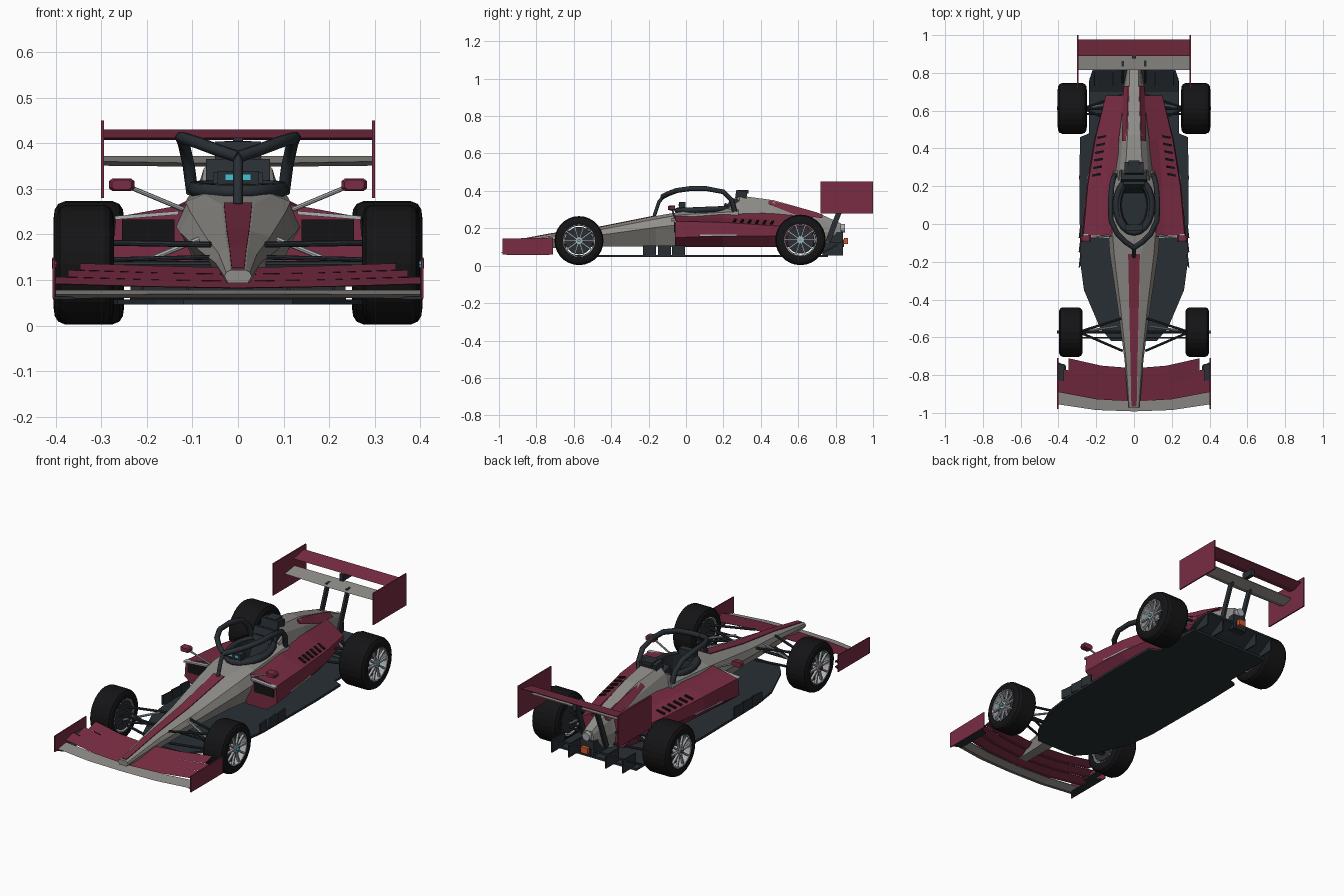
import bpy, bmesh, math
from mathutils import Vector, Matrix

if "Cube" in bpy.data.objects:
    bpy.data.objects.remove(bpy.data.objects["Cube"])


def mat(name, c):
    m = bpy.data.materials.new(name)
    m.diffuse_color = (*c, 1)
    m.use_nodes = True
    m.node_tree.nodes["Principled BSDF"].inputs["Base Color"].default_value = m.diffuse_color
    return m


GREY = mat("warm_grey", (.28, .27, .25))
RED = mat("maroon", (.19, .025, .055))
DARK = mat("carbon", (.022, .028, .034))
BLACK = mat("rubber", (.007, .007, .008))
SILVER = mat("silver", (.42, .44, .46))
CYAN = mat("cyan", (.05, .55, .65))
LAMP = mat("lamp", (.6, .1, .03))


def finish(bm, name, m):
    bmesh.ops.recalc_face_normals(bm, faces=bm.faces)
    me = bpy.data.meshes.new(name)
    bm.to_mesh(me)
    bm.free()
    me.materials.append(m)
    ob = bpy.data.objects.new(name, me)
    bpy.context.collection.objects.link(ob)
    return ob


def loft(name, rings, m, closed=False):
    bm = bmesh.new()
    vs = [[bm.verts.new(p) for p in r] for r in rings]
    n, k = len(vs), len(vs[0])
    for i in range(n if closed else n - 1):
        a, b = vs[i], vs[(i + 1) % n]
        for j in range(k):
            bm.faces.new((a[j], a[(j + 1) % k], b[(j + 1) % k], b[j]))
    if not closed:
        bm.faces.new(vs[0])
        bm.faces.new(vs[-1])
    return finish(bm, name, m)


def sym(y, half):
    """Symmetric cross-section from its right half, listed top to bottom."""
    return [(x, y, z) for x, z in half] + [(-x, y, z) for x, z in reversed(half)]


def box(name, c, s, m, rot=(0, 0, 0)):
    bm = bmesh.new()
    bmesh.ops.create_cube(bm, size=1, matrix=Matrix.Diagonal((*s, 1)))
    ob = finish(bm, name, m)
    ob.location, ob.rotation_euler = c, rot
    return ob


def rod(name, a, b, r, m, n=8, r2=None):
    a, b = Vector(a), Vector(b)
    bm = bmesh.new()
    M = Matrix.Translation((a + b) / 2) @ (b - a).to_track_quat('Z', 'Y').to_matrix().to_4x4()
    bmesh.ops.create_cone(bm, cap_ends=True, segments=n, radius1=r, radius2=r2 or r, depth=(b - a).length, matrix=M)
    return finish(bm, name, m)


def tube(name, pts, r, m, cyclic=False):
    cu = bpy.data.curves.new(name, 'CURVE')
    cu.dimensions, cu.bevel_depth, cu.bevel_resolution, cu.use_fill_caps = '3D', r, 1, True
    sp = cu.splines.new('POLY')
    sp.points.add(len(pts) - 1)
    for p, q in zip(sp.points, pts):
        p.co = (*q, 1)
    sp.use_cyclic_u = cyclic
    cu.materials.append(m)
    ob = bpy.data.objects.new(name, cu)
    bpy.context.collection.objects.link(ob)
    bpy.ops.object.select_all(action='DESELECT')
    bpy.context.view_layer.objects.active = ob
    ob.select_set(True)
    bpy.ops.object.convert(target='MESH')


def plate(name, outline, z0, z1, m):
    return loft(name, [[(x, y, z) for x, y in outline] for z in (z0, z1)], m)


def wing(name, stations, t, m):
    """Cambered blade; stations (x, y_lead, y_trail, z_lead, z_trail) from centre outward."""
    full = [(-s[0], *s[1:]) for s in reversed(stations) if s[0] > 0] + stations
    rings = []
    for x, y0, y1, z0, z1 in full:
        ym, zm = y0 * .6 + y1 * .4, z0 * .6 + z1 * .4 - t * .5
        rings.append([(x, y0, z0), (x, ym, zm + t / 2), (x, y1, z1), (x, y1, z1 - t * .3), (x, ym, zm - t / 2)])
    loft(name, rings, m)


# Nose and chassis, with cockpit cut out
chassis = loft("chassis", [
    sym(-.975, [(.017, .122), (.026, .117), (.03, .108), (.022, .094)]),
    sym(-.72, [(.022, .17), (.042, .158), (.05, .138), (.03, .094)]),
    sym(-.45, [(.028, .208), (.07, .194), (.085, .165), (.042, .102)]),
    sym(-.16, [(.036, .266), (.105, .25), (.128, .205), (.06, .102)]),
    sym(-.03, [(.075, .288), (.115, .272), (.138, .22), (.08, .1)]),
    sym(.28, [(.075, .31), (.105, .29), (.125, .22), (.08, .1)])], GREY)
ell = [(.085 * math.sin(i * math.tau / 20), .1 + .145 * math.cos(i * math.tau / 20)) for i in range(20)]
cutter = plate("cockpit_cutter", ell, .17, .5, GREY)
cutter.hide_render = True
cutter.display_type = 'WIRE'
mod = chassis.modifiers.new("cockpit", 'BOOLEAN')
mod.operation, mod.object = 'DIFFERENCE', cutter
loft("nose_stripe", [[(-w, y, z), (w, y, z), (w, y, z - .01), (-w, y, z - .01)] for y, w, z in
     [(-.965, .014, .128), (-.72, .019, .174), (-.45, .025, .212), (-.16, .031, .27)]], RED)

# Cockpit lining, rim, seat, dash
loft("cockpit_lining", [[(x * k, .1 + (y - .1) * k, z) for x, y in ell] for k, z in
     [(1.02, .2), (1.02, .31), (.85, .312), (.78, .215)]], DARK)
tube("cockpit_rim", [(x * 1.12, y, .296 + .04 * y) for x, y in ell], .017, DARK, True)
box("seat_back", (0, .2, .27), (.11, .03, .13), DARK, (-.35, 0, 0))
box("headrest", (0, .25, .325), (.14, .05, .07), DARK, (-.3, 0, 0))
box("dashboard", (0, -.02, .312), (.09, .035, .055), DARK)
for x in (-.018, .018):
    box("dash_display", (x, -.0385, .325), (.018, .003, .012), CYAN)
for i in range(4):
    box("dash_button", (-.03 + .02 * i, -.0385, .3), (.006, .003, .006), LAMP)

# Engine cover with air intake
loft("engine_cover", [
    sym(.23, [(.05, .325), (.08, .31), (.105, .24), (.09, .1)]),
    sym(.285, [(.045, .375), (.075, .345), (.105, .25), (.09, .1)]),
    sym(.47, [(.034, .35), (.062, .305), (.095, .22), (.08, .1)]),
    sym(.7, [(.026, .285), (.045, .25), (.06, .18), (.05, .1)]),
    sym(.83, [(.022, .225), (.03, .21), (.035, .175), (.028, .14)])], GREY)
box("air_intake", (0, .295, .377), (.1, .06, .045), DARK, (-.15, 0, 0))
box("intake_cap", (0, .305, .396), (.06, .06, .018), DARK)
for s in (1, -1):
    loft("cover_accent", [[(s * (x + a), y, z), (s * (x + .005 + a), y, z), (s * (x + .03 + a), y, z - d), (s * (x + a), y, z - d)]
         for x, a, y, z, d in [(.034, 0, .44, .35, .02), (.031, 0, .58, .319, .045), (.026, 0, .73, .274, .02)]], RED)

# Halo
tube("halo_pillar", [(0, -.17, .265), (0, -.145, .34), (0, -.12, .372)], .011, DARK)
for s in (1, -1):
    tube("halo_arm", [(0, -.125, .37), (s * .045, -.095, .385), (s * .09, -.05, .402), (s * .122, .02, .412),
                      (s * .125, .11, .412), (s * .118, .2, .395), (s * .108, .245, .35), (s * .1, .26, .29)], .014, DARK)

# Floor and diffuser
half = [(.12, -.62), (.18, -.55), (.265, -.35), (.285, -.2), (.29, .25), (.285, .46), (.237, .48), (.237, .76)]
plate("floor", half + [(-x, y) for x, y in reversed(half)], .046, .058, DARK)
loft("diffuser", [[(-w, y, z), (w, y, z), (w, y, z + .01), (-w, y, z + .01)] for w, y, z in
     [(.237, .7, .05), (.235, .77, .085), (.21, .84, .125)]], DARK)
for x in (-.21, -.11, .11, .21):
    box("diffuser_fence", (x, .785, .09), (.006, .11, .07), DARK)
box("gearbox", (0, .76, .14), (.08, .16, .08), DARK)
box("rear_crash_box", (0, .825, .12), (.05, .04, .04), DARK)
box("rear_light", (0, .855, .132), (.04, .02, .032), LAMP)
rod("exhaust", (0, .74, .205), (0, .85, .2), .022, SILVER, 12)

# Sidepods
pods = [(-.06, [(.09, .27), (.16, .258), (.268, .238), (.275, .15), (.21, .1), (.09, .1)]),
        (.2, [(.09, .285), (.15, .256), (.245, .232), (.252, .16), (.19, .1), (.09, .1)]),
        (.45, [(.08, .28), (.13, .25), (.205, .215), (.21, .16), (.16, .1), (.08, .1)]),
        (.68, [(.05, .26), (.08, .245), (.15, .2), (.15, .16), (.1, .1), (.05, .1)])]
for s in (1, -1):
    loft("sidepod", [[(s * x, y, z) for x, z in r] for y, r in pods], RED)
    box("sidepod_inlet", (s * .197, -.058, .205), (.115, .012, .055), BLACK)
    box("inlet_lip", (s * .2, -.066, .242), (.14, .024, .008), SILVER, (0, s * .08, 0))
    for i in range(6):
        y = .26 + .04 * i
        box("louvre", (s * (.2 - .14 * (y - .26)), y, .2405 - .05 * (y - .26)), (.045, .012, .008), BLACK, (0, s * .32, s * -.2))
    box("side_strip", (s * .25, .17, .163), (.012, .2, .007), SILVER, (0, 0, s * .1))
    # Turning vanes beside the floor
    for y, l in ((-.195, .07), (-.115, .07), (-.04, .07)):
        box("turning_vane", (s * .285, y, .082), (.008, l, .05), DARK, (0, 0, s * .12))
    # Mirrors
    rod("mirror_stalk", (s * .12, -.06, .255), (s * .24, -.075, .305), .005, SILVER)
    loft("mirror", [[(s * .255 + a * k, y, .309 + b * k) for a, b in
         [(-.028, -.008), (-.02, -.014), (.02, -.014), (.028, -.008), (.028, .008), (.02, .014), (-.02, .014), (-.028, .008)]]
         for y, k in [(-.095, .75), (-.085, 1), (-.06, 1)]], RED)

# Front wing
wing("front_wing_main", [(0, -.992, -.925, .07, .078), (.2, -.985, -.915, .069, .078), (.4, -.955, -.885, .068, .078)], .012, GREY)
for i in range(3):
    y, z, w = -.94 + .058 * i, .083 + .015 * i, .4 - .027 * i
    wing("front_wing_flap", [(0, y, y + .06, z, z + .014), (w / 2, y + .012, y + .074, z + .003, z + .018),
                             (w, y + .05, y + .113, z + .009, z + .024)], .007, RED)
for s in (1, -1):
    plate("front_wing_footplate", [(s * x, y) for x, y in [(.36, -.94), (.405, -.96), (.405, -.73), (.36, -.75)]], .058, .064, DARK)
    loft("front_endplate", [[(x, -.98, .06), (x, -.71, .06), (x, -.71, .15), (x, -.98, .145)] for x in (s * .401, s * .407)], RED)
    box("endplate_block", (s * .385, -.79, .095), (.035, .1, .008), DARK)

# Rear wing
wing("rear_wing_main", [(0, .815, .9, .355, .372), (.295, .815, .9, .36, .372)], .014, GREY)
wing("rear_wing_flap", [(0, .89, .978, .412, .43), (.295, .89, .978, .412, .43)], .012, RED)
box("flap_actuator", (0, .91, .395), (.022, .07, .035), DARK)
for s in (1, -1):
    box("rear_endplate", (s * .297, .86, .365), (.007, .28, .17), RED)
    loft("rear_wing_pylon", [[(s * .06 - .006, y, z), (s * .06 + .006, y, z), (s * .06 + .006, y + .03, z), (s * .06 - .006, y + .03, z)]
         for y, z in [(.745, .13), (.785, .24), (.835, .365)]], DARK)


# Wheels
def lathe(name, prof, cx, cy, cz, m, n=28):
    loft(name, [[(cx + x, cy + r * math.cos(a), cz + r * math.sin(a)) for x, r in prof]
                for a in [math.tau * i / n for i in range(n)]], m, True)


for s in (1, -1):
    for end, cy, x0, x1, R in (("front", -.572, .272, .398, .131), ("rear", .612, .25, .404, .135)):
        h, cx, cz = (x1 - x0) / 2, s * (x0 + x1) / 2, R + .003
        side = [(h * .98, .086), (h, .1), (h * .97, R - .018), (h * .87, R - .006), (h * .68, R)]
        lathe(end + "_tyre", side + [(-x, r) for x, r in reversed(side)], cx, cy, cz, BLACK)
        lathe(end + "_rim", [(s * (h - .004), .082), (s * (h - .001), .091), (-s * h * .95, .088), (-s * h * .95, .08)], cx, cy, cz, SILVER)
        rod(end + "_brake_drum", (cx - s * h * .9, cy, cz), (cx + s * h * .45, cy, cz), .074, DARK, 20)
        xo = cx + s * (h - .012)
        for i in range(10):
            a = math.tau * i / 10
            box(end + "_spoke", (xo, cy + .05 * math.cos(a), cz + .05 * math.sin(a)), (.012, .072, .008), SILVER, (a, 0, 0))
        rod(end + "_hub", (xo - s * .04, cy, cz), (xo + s * .01, cy, cz), .02, SILVER, 12)
        rod(end + "_wheel_nut", (xo, cy, cz), (s * .408, cy, cz), .009, RED if s < 0 else CYAN, 8)
        # Suspension
        xi = s * (.06 if end == "front" else .05)
        xw = s * (x0 + .02)
        for zi, zo in ((.178, .182), (.115, .095)):
            for dy in (-.1, .075):
                rod(end + "_wishbone", (xi, cy + dy, zi), (xw, cy, zo), .0065, DARK)
        rod(end + "_track_rod", (xi, cy - .03, .15), (xw, cy - .03, .145), .005, DARK)
        rod(end + "_axle", (xi, cy, cz), (xw, cy, cz), .008, DARK)
        rod(end + "_push_rod", (s * .085, cy + .03, .19 if end == "front" else .23), (xw, cy, .105), .006, SILVER)
